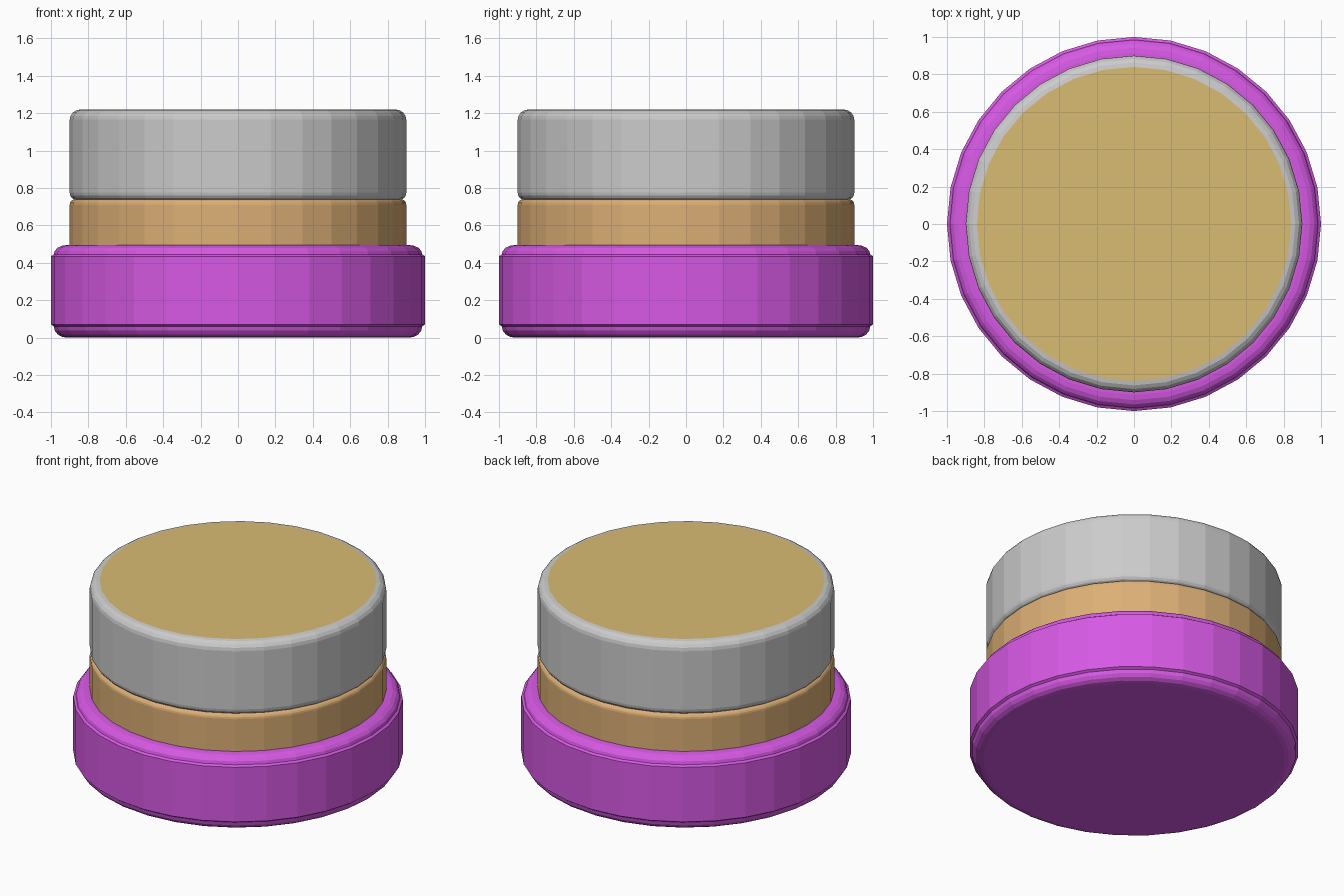
import bpy, bmesh, math

if "Cube" in bpy.data.objects:
    bpy.data.objects.remove(bpy.data.objects["Cube"])

SIDES = 32


def material(name, rgb):
    m = bpy.data.materials.new(name)
    m.diffuse_color = (*rgb, 1)
    m.use_nodes = True
    m.node_tree.nodes["Principled BSDF"].inputs["Base Color"].default_value = m.diffuse_color
    return m


def arc(r, z, br, bz, top, steps=4):
    """Rounded edge of a disc, from its lower to its upper point."""
    pts = []
    for i in range(steps + 1):
        a = math.pi / 2 * i / steps
        if top:
            pts.append((r - br + br * math.cos(a), z - bz + bz * math.sin(a)))
        else:
            pts.append((r - br + br * math.sin(a), z + bz - bz * math.cos(a)))
    return pts


def lathe(name, profile, mats, top_index=0):
    """Spin a profile into a closed solid with flat caps."""
    bm = bmesh.new()
    rings = []
    for r, z in profile:
        rings.append([bm.verts.new((r * math.cos(2 * math.pi * i / SIDES),
                                    r * math.sin(2 * math.pi * i / SIDES), z))
                      for i in range(SIDES)])
    for low, high in zip(rings, rings[1:]):
        for i in range(SIDES):
            j = (i + 1) % SIDES
            bm.faces.new((low[i], low[j], high[j], high[i]))
    bm.faces.new(rings[0][::-1])
    bm.faces.new(rings[-1]).material_index = top_index
    me = bpy.data.meshes.new(name)
    bm.to_mesh(me)
    bm.free()
    for m in mats:
        me.materials.append(m)
    ob = bpy.data.objects.new(name, me)
    bpy.context.collection.objects.link(ob)
    return ob


purple = material("purple", (0.68, 0.10, 0.78))
orange = material("orange", (0.72, 0.43, 0.18))
grey = material("grey", (0.8, 0.8, 0.8))
gold = material("gold", (0.70, 0.50, 0.17))

# Wide base with small stepped, rounded rims
lathe("base",
      arc(0.985, 0.0, 0.07, 0.06, False) + [(1.0, 0.07), (1.0, 0.435)]
      + arc(0.985, 0.495, 0.07, 0.05, True), [purple])

# Middle band
lathe("middle_band",
      [(0.9, 0.49)] + arc(0.9, 0.74, 0.03, 0.03, True), [orange])

# Cap with a gold top face
lathe("cap",
      arc(0.9, 0.735, 0.04, 0.04, False) + arc(0.9, 1.22, 0.06, 0.055, True),
      [grey, gold], top_index=1)
